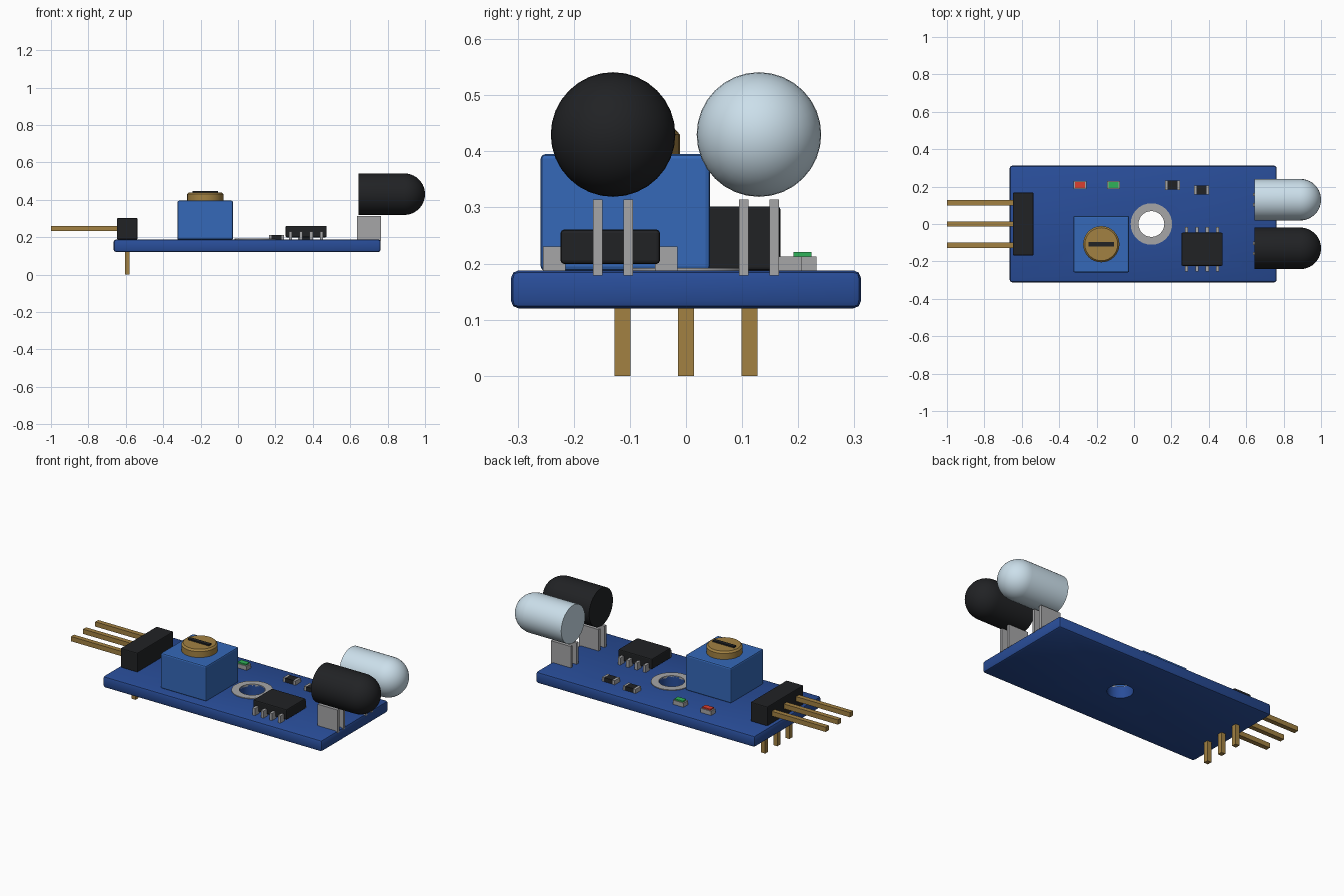
import bpy, bmesh
from math import pi, sin, cos
from mathutils import Vector, Matrix

if "Cube" in bpy.data.objects:
    bpy.data.objects.remove(bpy.data.objects["Cube"])


def mat(name, r, g, b):
    m = bpy.data.materials.new(name)
    m.diffuse_color = (r, g, b, 1)
    m.use_nodes = True
    m.node_tree.nodes["Principled BSDF"].inputs["Base Color"].default_value = m.diffuse_color
    return m


BLUE = mat("board_blue", 0.022, 0.075, 0.32)
BRIGHT = mat("trimmer_blue", 0.035, 0.14, 0.48)
BLACK = mat("black_plastic", 0.015, 0.016, 0.018)
GOLD = mat("brass", 0.36, 0.22, 0.055)
METAL = mat("tin", 0.38, 0.38, 0.39)
CLEAR = mat("clear_lens", 0.6, 0.74, 0.83)
RED = mat("red_glow", 0.7, 0.05, 0.03)
GREEN = mat("green_glow", 0.03, 0.45, 0.1)


def finish(bm, name, material):
    me = bpy.data.meshes.new(name)
    bm.to_mesh(me)
    bm.free()
    ob = bpy.data.objects.new(name, me)
    bpy.context.collection.objects.link(ob)
    me.materials.append(material)
    return ob


def smooth(ob):
    bpy.ops.object.select_all(action='DESELECT')
    ob.select_set(True)
    bpy.context.view_layer.objects.active = ob
    bpy.ops.object.shade_smooth_by_angle()


def box(name, x0, x1, y0, y1, z0, z1, material, bevel=0.0):
    bm = bmesh.new()
    bmesh.ops.create_cube(bm, size=1)
    bmesh.ops.scale(bm, vec=(x1 - x0, y1 - y0, z1 - z0), verts=bm.verts)
    bmesh.ops.translate(bm, vec=((x0 + x1) / 2, (y0 + y1) / 2, (z0 + z1) / 2), verts=bm.verts)
    if bevel:
        bmesh.ops.bevel(bm, geom=bm.edges[:], offset=bevel, segments=2, profile=0.5, affect='EDGES')
    return finish(bm, name, material)


def cbox(name, c, size, material, bevel=0.0):
    lim = [v for a, s in zip(c, size) for v in (a - s / 2, a + s / 2)]
    return box(name, *lim, material, bevel)


def lathe(name, profile, origin, axis, material, sides=32, closed=False):
    """Revolve (radius, height) points about the x or z axis."""
    bm = bmesh.new()
    vs = [bm.verts.new((r, 0, h)) for r, h in profile]
    es = [bm.edges.new(p) for p in zip(vs, vs[1:])]
    if closed:
        es.append(bm.edges.new((vs[-1], vs[0])))
    bmesh.ops.spin(bm, geom=vs + es, cent=(0, 0, 0), axis=(0, 0, 1), angle=2 * pi, steps=sides)
    bmesh.ops.remove_doubles(bm, verts=bm.verts, dist=1e-5)
    bmesh.ops.recalc_face_normals(bm, faces=bm.faces)
    if axis == 'X':
        bmesh.ops.rotate(bm, verts=bm.verts, cent=(0, 0, 0), matrix=Matrix.Rotation(pi / 2, 3, 'Y'))
    bmesh.ops.translate(bm, vec=Vector(origin), verts=bm.verts)
    ob = finish(bm, name, material)
    smooth(ob)
    return ob


TOP = 0.188
HOLE = (0.093, 0.0)

# circuit board with drilled mounting hole
board = box("circuit_board", -0.665, 0.763, -0.312, 0.312, 0.12, TOP, BLUE, 0.014)
cutter = lathe("hole_cutter", [(0, 0), (0.069, 0), (0.069, 0.2), (0, 0.2)], (*HOLE, 0.05), 'Z', BLUE)
cutter.hide_render = True
cut = board.modifiers.new("hole", 'BOOLEAN')
cut.operation = 'DIFFERENCE'
cut.object = cutter
cut.solver = 'EXACT'
bpy.ops.object.select_all(action='DESELECT')
bpy.context.view_layer.objects.active = board
board.select_set(True)
bpy.ops.object.modifier_apply(modifier="hole")
bpy.data.objects.remove(cutter)
smooth(board)

# plated ring around the hole
lathe("hole_ring", [(0.069, 0.18), (0.111, 0.18), (0.111, 0.192), (0.069, 0.192)],
      (*HOLE, 0), 'Z', METAL, closed=True)

# right-angle pin header
box("header_block", -0.648, -0.538, -0.168, 0.168, TOP, 0.302, BLACK, 0.005)
for i in (-1, 0, 1):
    y = i * 0.113
    cbox(f"header_pin_{i + 2}", (-0.79, y, 0.247), (0.42, 0.028, 0.028), GOLD)
    cbox(f"header_tail_{i + 2}", (-0.592, y, 0.125), (0.026, 0.028, 0.25), GOLD)

# trimmer potentiometer
tx, ty = -0.175, -0.108
cbox("trimmer_body", (tx, ty, 0.291), (0.298, 0.302, 0.208), BRIGHT, 0.008)
lathe("trimmer_knob", [(0, 0.385), (0.097, 0.385), (0.097, 0.43), (0.088, 0.44), (0, 0.44)],
      (tx, ty, 0), 'Z', GOLD)
cbox("trimmer_slot", (tx, ty, 0.441), (0.138, 0.022, 0.014), BLACK)

# eight-leg chip
cx, cy = 0.364, -0.135
cbox("chip_body", (cx, cy, 0.23), (0.22, 0.177, 0.061), BLACK, 0.006)
for side in (-1, 1):
    for i in range(4):
        cbox(f"chip_leg_{side}_{i + 1}", (cx + (i - 1.5) * 0.055, cy + side * 0.1, 0.209),
             (0.017, 0.04, 0.042), METAL)

# emitter and receiver lamps with flat leads
dome = [(0.111 * cos(a), 0.244 + 0.111 * sin(a)) for a in [k * pi / 20 for k in range(10)]]
lens = [(0, 0), (0.111, 0)] + dome + [(0, 0.355)]
for name, y, m in (("receiver", -0.13, BLACK), ("emitter", 0.13, CLEAR)):
    lathe(f"{name}_lens", lens, (0.645, y, 0.43), 'X', m)
    for s in (-1, 1):
        cbox(f"{name}_lead_{s}", (0.7, y + s * 0.027, 0.2465), (0.13, 0.017, 0.135), METAL)

# indicator lights
for name, x, m in (("red", -0.289, RED), ("green", -0.109, GREEN)):
    cbox(f"{name}_indicator_base", (x, 0.208, 0.2), (0.07, 0.042, 0.026), METAL)
    cbox(f"{name}_indicator_top", (x, 0.208, 0.215), (0.054, 0.032, 0.012), m)

# chip resistors with tinned end caps
for n, (x, y) in enumerate([(0.206, 0.208), (0.361, 0.182)], 1):
    cbox(f"resistor_{n}_body", (x, y, 0.2), (0.056, 0.047, 0.024), BLACK)
    for s in (-1, 1):
        cbox(f"resistor_{n}_cap_{s}", (x + s * 0.034, y, 0.2), (0.013, 0.05, 0.025), METAL)
